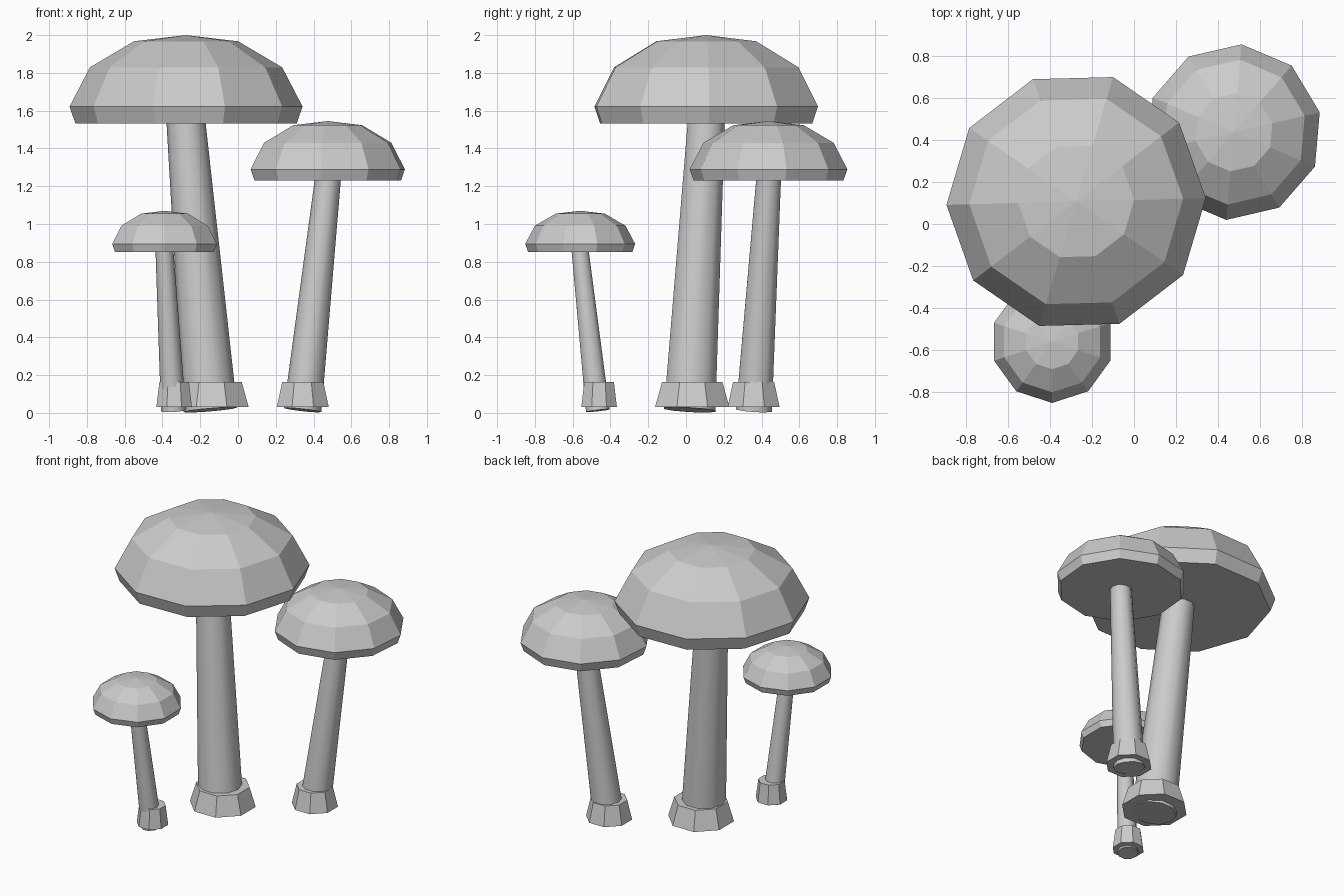
import bpy
import bmesh
from math import cos, sin, tau, radians
from mathutils import Vector

cube = bpy.data.objects.get("Cube")
if cube:
    bpy.data.objects.remove(cube, do_unlink=True)

grey = bpy.data.materials.new("plain grey")
grey.use_nodes = True
grey.diffuse_color = (0.6, 0.6, 0.6, 1)
grey.node_tree.nodes["Principled BSDF"].inputs["Base Color"].default_value = grey.diffuse_color


def loft(name, rings, sides, turn=0, axis=(0, 0, 1), smooth=False):
    """Closed solid through (centre, radius) rings; zero radius makes a tip."""
    tilt = Vector((0, 0, 1)).rotation_difference(Vector(axis))
    bm = bmesh.new()
    loops = []
    for centre, radius in rings:
        angles = [radians(turn) + tau * i / sides for i in range(sides if radius else 1)]
        loops.append([bm.verts.new(Vector(centre) + tilt @ Vector((radius * cos(a), radius * sin(a), 0)))
                      for a in angles])
    for low, high in zip(loops, loops[1:]):
        for i in range(sides):
            j = (i + 1) % sides
            if len(high) == 1:
                bm.faces.new((low[i], low[j], high[0]))
            else:
                bm.faces.new((low[i], low[j], high[j], high[i]))
    for end in (loops[0], loops[-1]):
        if len(end) > 1:
            bm.faces.new(end)
    bmesh.ops.recalc_face_normals(bm, faces=bm.faces)
    mesh = bpy.data.meshes.new(name)
    bm.to_mesh(mesh)
    bm.free()
    mesh.materials.append(grey)
    obj = bpy.data.objects.new(name, mesh)
    bpy.context.collection.objects.link(obj)
    if smooth:
        bpy.ops.object.select_all(action="DESELECT")
        obj.select_set(True)
        bpy.context.view_layer.objects.active = obj
        bpy.ops.object.shade_smooth_by_angle(angle=radians(50))
    return obj


# Cap profile as fractions of cap radius and cap height
CAP = [(0.95, 0), (1, 0.19), (0.825, 0.635), (0.447, 0.93), (0, 1)]


def mushroom(size, cap_xy, cap_r, cap_turn, cap_z, foot, stem_r, collar_xy, collar_r):
    low, high = cap_z
    # Faceted cap with a flat underside
    loft(size + "_cap", [((*cap_xy, low + (high - low) * h), cap_r * r) for r, h in CAP], 10, cap_turn)
    # Leaning stem, pushed slightly into the cap
    base, top = Vector(foot), Vector((*cap_xy, low))
    axis = top - base
    loft(size + "_stem", [(base, stem_r[0]), (top + axis * 0.03, stem_r[1])], 10, 0, axis, True)
    # Upright flared collar around the foot
    loft(size + "_collar", [((*collar_xy, z), r) for z, r in zip((0.03, 0.163), collar_r)], 8, 22.5)


mushroom("large", (-0.275, 0.107), 0.617, 1.5, (1.533, 2.0),
         (-0.147, 0.02, 0.016), (0.143, 0.102), (-0.14, 0.033), (0.213, 0.173))
mushroom("medium", (0.475, 0.437), 0.419, 13, (1.23, 1.545),
         (0.342, 0.36, 0.015), (0.1, 0.068), (0.343, 0.358), (0.149, 0.118))
mushroom("small", (-0.389, -0.56), 0.291, 18, (0.853, 1.07),
         (-0.342, -0.467, 0.012), (0.066, 0.047), (-0.338, -0.46), (0.102, 0.085))
